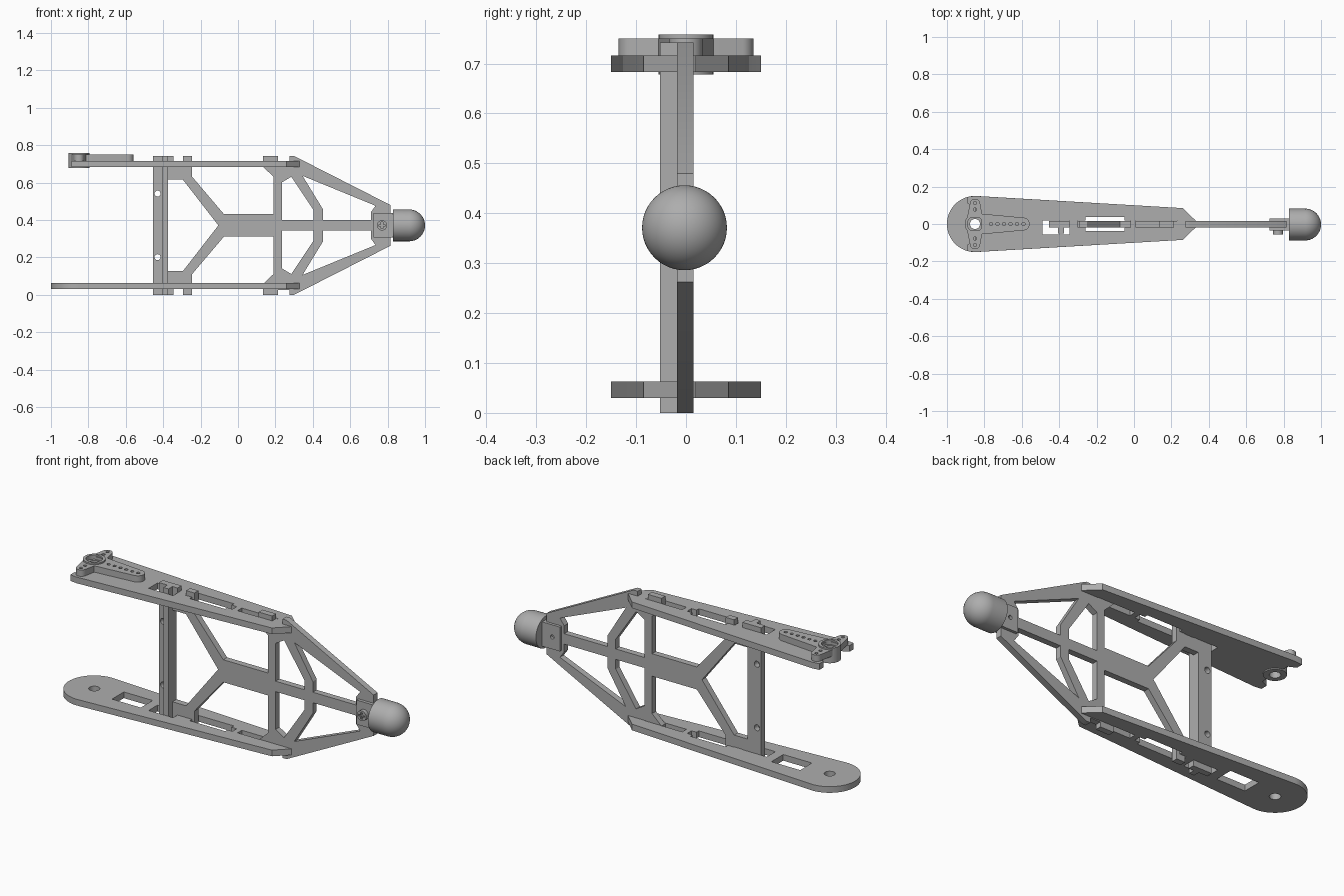
import bpy, bmesh
from math import cos, sin, pi, radians, asin
from mathutils import Matrix

cube = bpy.data.objects.get("Cube")
if cube:
    bpy.data.objects.remove(cube)

grey = bpy.data.materials.new("plain grey")
grey.use_nodes = True
grey.diffuse_color = (0.42, 0.42, 0.42, 1)
grey.node_tree.nodes["Principled BSDF"].inputs["Base Color"].default_value = grey.diffuse_color

MID = 0.371            # height of the mirror plane of the frame
HUB = -0.85            # pivot position along x


def finish(name, bm):
    """Clean the mesh, link it and shade it."""
    bmesh.ops.remove_doubles(bm, verts=bm.verts, dist=0.0002)
    bmesh.ops.recalc_face_normals(bm, faces=bm.faces)
    mesh = bpy.data.meshes.new(name)
    bm.to_mesh(mesh)
    bm.free()
    mesh.materials.append(grey)
    ob = bpy.data.objects.new(name, mesh)
    bpy.context.collection.objects.link(ob)
    bpy.ops.object.select_all(action='DESELECT')
    ob.select_set(True)
    bpy.context.view_layer.objects.active = ob
    bpy.ops.object.shade_smooth_by_angle(angle=radians(30))
    return ob


def slab(name, loops, low, high, upright=False):
    """Extrude an outline with holes along z, or along y when upright."""
    curve = bpy.data.curves.new(name, 'CURVE')
    curve.dimensions = '2D'
    curve.fill_mode = 'BOTH'
    curve.extrude = (high - low) / 2
    for loop in loops:
        spline = curve.splines.new('POLY')
        spline.points.add(len(loop) - 1)
        for p, (u, v) in zip(spline.points, loop):
            p.co = (u, v, 0, 1)
        spline.use_cyclic_u = True
    temp = bpy.data.objects.new("temp", curve)
    bpy.context.collection.objects.link(temp)
    graph = bpy.context.evaluated_depsgraph_get()
    mesh = bpy.data.meshes.new_from_object(temp.evaluated_get(graph))
    bpy.data.objects.remove(temp)
    bm = bmesh.new()
    bm.from_mesh(mesh)
    bpy.data.meshes.remove(mesh)
    centre = (low + high) / 2
    if upright:
        move = Matrix.Translation((0, centre, MID)) @ Matrix.Rotation(pi / 2, 4, 'X')
    else:
        move = Matrix.Translation((0, 0, centre))
    bm.transform(move)
    return finish(name, bm)


def arc(u, v, r, start=0.0, end=2 * pi, n=32):
    return [(u + r * cos(start + (end - start) * i / n),
             v + r * sin(start + (end - start) * i / n)) for i in range(n + 1)]


def circle(u, v, r, n=32):
    return arc(u, v, r, n=n)[:-1]


def rect(u0, u1, v0, v1):
    return [(u0, v0), (u1, v0), (u1, v1), (u0, v1)]


def mirrored(half):
    """Close a half outline by mirroring it across v = 0."""
    return half + [(u, -v) for u, v in reversed(half) if v > 0]


# Side plates, with slots for the frame tabs
nose = [(0.26, 0.085), (0.33, 0.018)]
slots = [rect(-0.49, -0.345, -0.055, 0.018), rect(0.01, 0.23, -0.018, 0.018),
         [(-0.3, -0.018), (-0.26, -0.018), (-0.26, -0.037), (-0.05, -0.037),
          (-0.05, -0.018), (-0.02, -0.018), (-0.02, 0.018), (-0.05, 0.018),
          (-0.05, 0.037), (-0.26, 0.037), (-0.26, 0.018), (-0.3, 0.018)]]
tail = arc(HUB, 0, 0.15, pi, radians(87), 20)
slab("lower_plate", [mirrored(tail + nose), circle(HUB, 0, 0.027),
                     rect(-0.71, -0.54, -0.05, 0.05)] + slots, 0.03, 0.063)
fork = arc(HUB, 0, 0.056, 0, pi / 2, 10) + [(HUB, 0.09), (-0.89, 0.11), (-0.89, 0.145), (HUB, 0.15)]
slab("upper_plate", [mirrored(fork + nose)] + slots, 0.683, 0.716)

# Upright truss frame with tabs that pass through the plates
outline = [(-0.455, 0.371), (-0.345, 0.371), (-0.345, 0.312), (-0.295, 0.312),
           (-0.295, 0.371), (-0.245, 0.371), (-0.245, 0.26), (-0.075, 0.06),
           (0.19, 0.06), (0.19, 0.26), (0.135, 0.312), (0.135, 0.371),
           (0.215, 0.371), (0.215, 0.345), (0.275, 0.345), (0.275, 0.371),
           (0.3, 0.371), (0.815, 0.109)]
holes = [mirrored([(-0.375, 0.245), (-0.295, 0.245), (-0.105, 0)])]
for side in (1, -1):
    for hole in ([(0.235, 0.028), (0.235, 0.23), (0.285, 0.26), (0.405, 0.08), (0.405, 0.028)],
                 [(0.345, 0.265), (0.735, 0.105), (0.71, 0.07), (0.71, 0.028),
                  (0.455, 0.028), (0.455, 0.085)]):
        holes.append([(u, side * v) for u, v in hole])
    holes.append(circle(-0.43, side * 0.17, 0.016, 20))
slab("truss_frame", [mirrored(outline)] + holes, -0.018, 0.015, upright=True)
slab("stiffener_rib", [rect(-0.405, -0.375, -MID, MID)], -0.052, -0.018, upright=True)

# Pivot hub: bored ring with a raised rim
slab("hub_ring", [circle(HUB, 0, 0.055), circle(HUB, 0, 0.027)], 0.678, 0.735)
slab("hub_rim", [circle(HUB, 0, 0.055), circle(HUB, 0, 0.041)], 0.735, 0.758)


def horn_arm(name, start, w0, end, r, spots, turn):
    """Tapered arm with a round end, measured outward from the hub."""
    lean = asin((w0 - r) / (end - start))
    shape = [(start, -w0)] + arc(end, 0, r, lean - pi / 2, pi / 2 - lean, 16) + [(start, w0)]
    loops = [shape] + [circle(s, 0, 0.009, 12) for s in spots]
    turned = [[(HUB + u * cos(turn) - v * sin(turn), u * sin(turn) + v * cos(turn))
               for u, v in loop] for loop in loops]
    slab(name, turned, 0.716, 0.75)


# Three arms of the pivot horn
horn_arm("long_horn_arm", 0.035, 0.055, 0.258, 0.034, [0.085 + 0.035 * i for i in range(6)], 0)
for label, turn in (("left", pi / 2), ("right", -pi / 2)):
    horn_arm(label + "_horn_arm", 0.035, 0.042, 0.108, 0.027, [0.078, 0.112], turn)

# Clamp cheeks that hold the foot
for label, low, high in (("front", -0.035, -0.018), ("back", 0.015, 0.03)):
    slab(label + "_clamp_cheek", [rect(0.725, 0.815, -0.065, 0.065),
                                  circle(0.77, 0, 0.011, 16)], low, high, upright=True)
slab("clamp_neck", [rect(0.815, 0.835, -0.065, 0.065)], -0.035, 0.03, upright=True)

# Screw with a cross recess
a, b = 0.017, 0.005
cross = [(b, b), (b, a), (-b, a), (-b, b), (-a, b), (-a, -b),
         (-b, -b), (-b, -a), (b, -a), (b, -b), (a, -b), (a, b)]
slab("screw_base", [circle(0.77, 0, 0.027)], -0.045, -0.035, upright=True)
slab("screw_head", [circle(0.77, 0, 0.027), [(0.77 + u, v) for u, v in cross]],
     -0.056, -0.045, upright=True)

# Rounded foot, turned around the x axis
bm = bmesh.new()
profile = [(0.83, 0), (0.83, 0.085)] + arc(0.915, 0, 0.085, pi / 2, 0, 16)
verts = [bm.verts.new((x, -0.003, MID + r)) for x, r in profile]
edges = [bm.edges.new(pair) for pair in zip(verts, verts[1:])]
bmesh.ops.spin(bm, geom=verts + edges, cent=(0, -0.003, MID), axis=(1, 0, 0),
               angle=2 * pi, steps=48)
finish("rounded_foot", bm)
